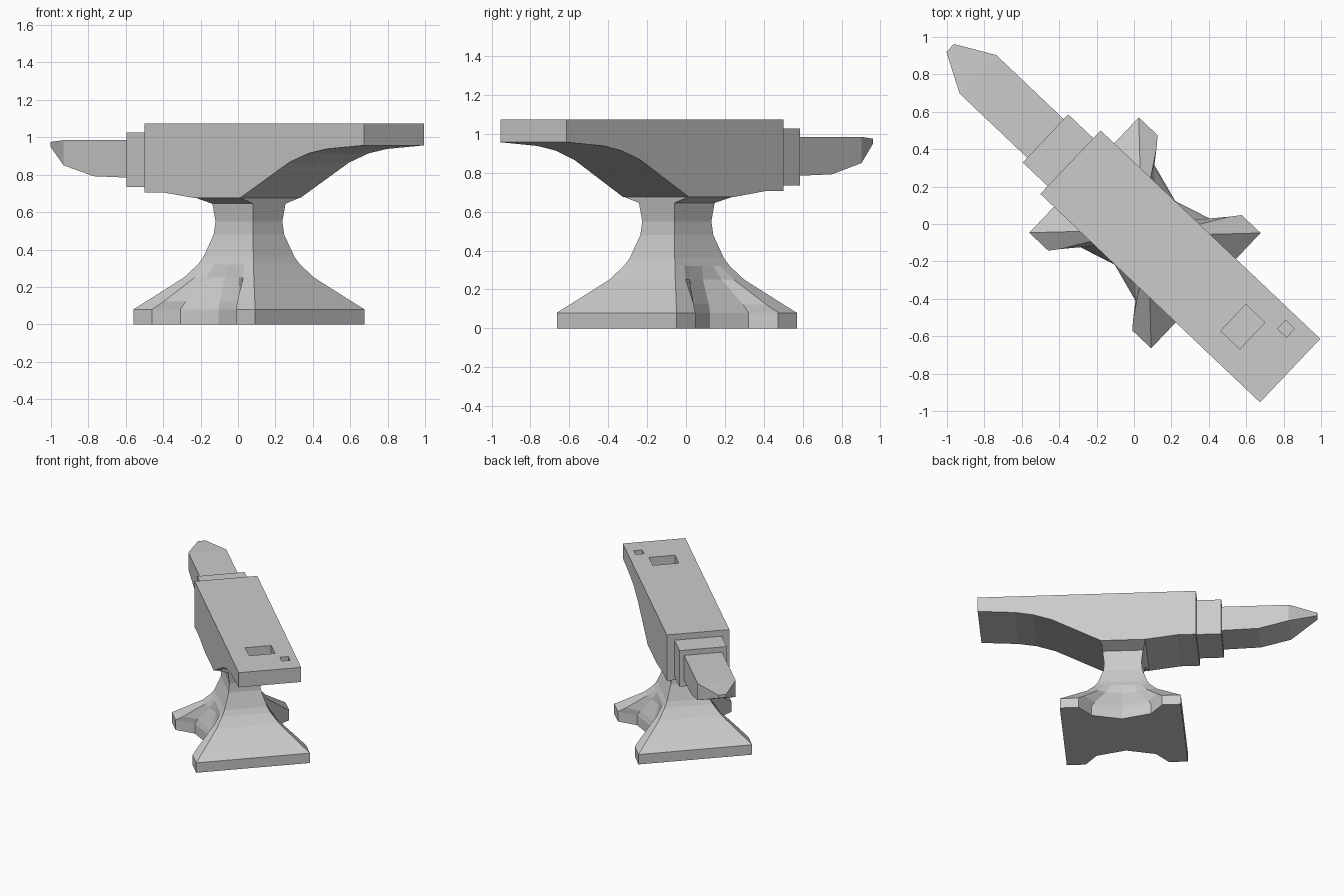
import bpy, math
from mathutils import Matrix

if "Cube" in bpy.data.objects:
    bpy.data.objects.remove(bpy.data.objects["Cube"])

# The anvil is modelled along local x, then turned about z
TURN = Matrix.Rotation(math.radians(-43.5), 4, 'Z')
VC = 0.006   # sideways centre line


def loft(name, rings):
    """Skin a list of equal-length closed rings and cap both ends."""
    n = len(rings[0])
    verts = [p for r in rings for p in r]
    faces = [(k * n + i, k * n + (i + 1) % n, (k + 1) * n + (i + 1) % n, (k + 1) * n + i)
             for k in range(len(rings) - 1) for i in range(n)]
    faces += [tuple(range(n))[::-1], tuple(range((len(rings) - 1) * n, len(rings) * n))]
    me = bpy.data.meshes.new(name)
    me.from_pydata(verts, [], faces)
    ob = bpy.data.objects.new(name, me)
    bpy.context.collection.objects.link(ob)
    ob.matrix_world = TURN
    bpy.context.view_layer.objects.active = ob
    ob.select_set(True)
    bpy.ops.object.mode_set(mode='EDIT')
    bpy.ops.mesh.select_all(action='SELECT')
    bpy.ops.mesh.normals_make_consistent(inside=False)
    bpy.ops.object.mode_set(mode='OBJECT')
    ob.select_set(False)
    return ob


def section(u, half, lo, hi, half_low=None):
    """Upright rectangle across the long axis."""
    hl = half if half_low is None else half_low
    return [(u, VC - hl, lo), (u, VC + hl, lo), (u, VC + half, hi), (u, VC - half, hi)]


def block(name, u0, u1, v0, v1, z0, z1):
    return loft(name, [[(u, v0, z0), (u, v1, z0), (u, v1, z1), (u, v0, z1)] for u in (u0, u1)])


# Body with flat face and curved heel underside
underside = [(-0.474, 0.705), (-0.334, 0.705), (-0.10, 0.675), (0.23, 0.675), (0.593, 0.866),
             (0.734, 0.914), (0.87, 0.938), (1.145, 0.957)]
body = loft("body", [section(u, 0.234, z, 1.075) for u, z in underside])

# Square tool hole and small punch hole sunk into the face
for u0, u1, v0, v1 in [(0.73, 0.87, -0.095, 0.10), (0.942, 1.008, 0.122, 0.185)]:
    cutter = block("hole_cutter", u0, u1, v0, v1, 0.995, 1.2)
    cutter.hide_render = True
    mod = body.modifiers.new("hole", 'BOOLEAN')
    mod.operation, mod.object, mod.solver = 'DIFFERENCE', cutter, 'EXACT'
    bpy.context.view_layer.objects.active = body
    bpy.ops.object.modifier_apply(modifier=mod.name)
    bpy.data.objects.remove(cutter)

# Step between face and horn
block("step", -0.658, -0.46, VC - 0.177, VC + 0.177, 0.735, 1.027)

# Blunt faceted horn
loft("horn", [section(-0.64, 0.142, 0.783, 0.985), section(-0.934, 0.142, 0.792, 0.985),
              section(-1.156, 0.142, 0.85, 0.985), section(-1.361, 0.029, 0.95, 0.975)])


# Waist and four-footed base: rings (z, flare, foot inner edge, notch side, notch side depth, notch depth)
def base_ring(z, hu, hv, a, b, c, d, uc=0.075):
    side = [(hu, hv), (a, hv), (b, c), (0, d), (-b, c), (-a, hv), (-hu, hv)]
    pts = side + [(-x, -y) for x, y in side]
    return [(uc + x, VC + y, z) for x, y in pts]


rings = []
for z, t, a, b, c, d in [(0, .299, .31, .22, .30, .235), (.08, .299, .31, .22, .30, .235),
                         (.123, .25, .27, .20, .28, .227), (.25, .108, .18, .12, .205, .185)]:
    rings.append(base_ring(z, .15 + t, .126 + t, a, b, c, d))
for z, t in [(.32, .055), (.36, .034), (.48, -.005), (.55, -.012), (.645, 0)]:
    hu, hv = .15 + t, .126 + t
    rings.append(base_ring(z, hu, hv, hu * .66, hu * .4, hv, hv))
# flare out under the body
rings.append(base_ring(.677, .164, .233, .11, .065, .233, .233, uc=0.065))
loft("base", rings)
